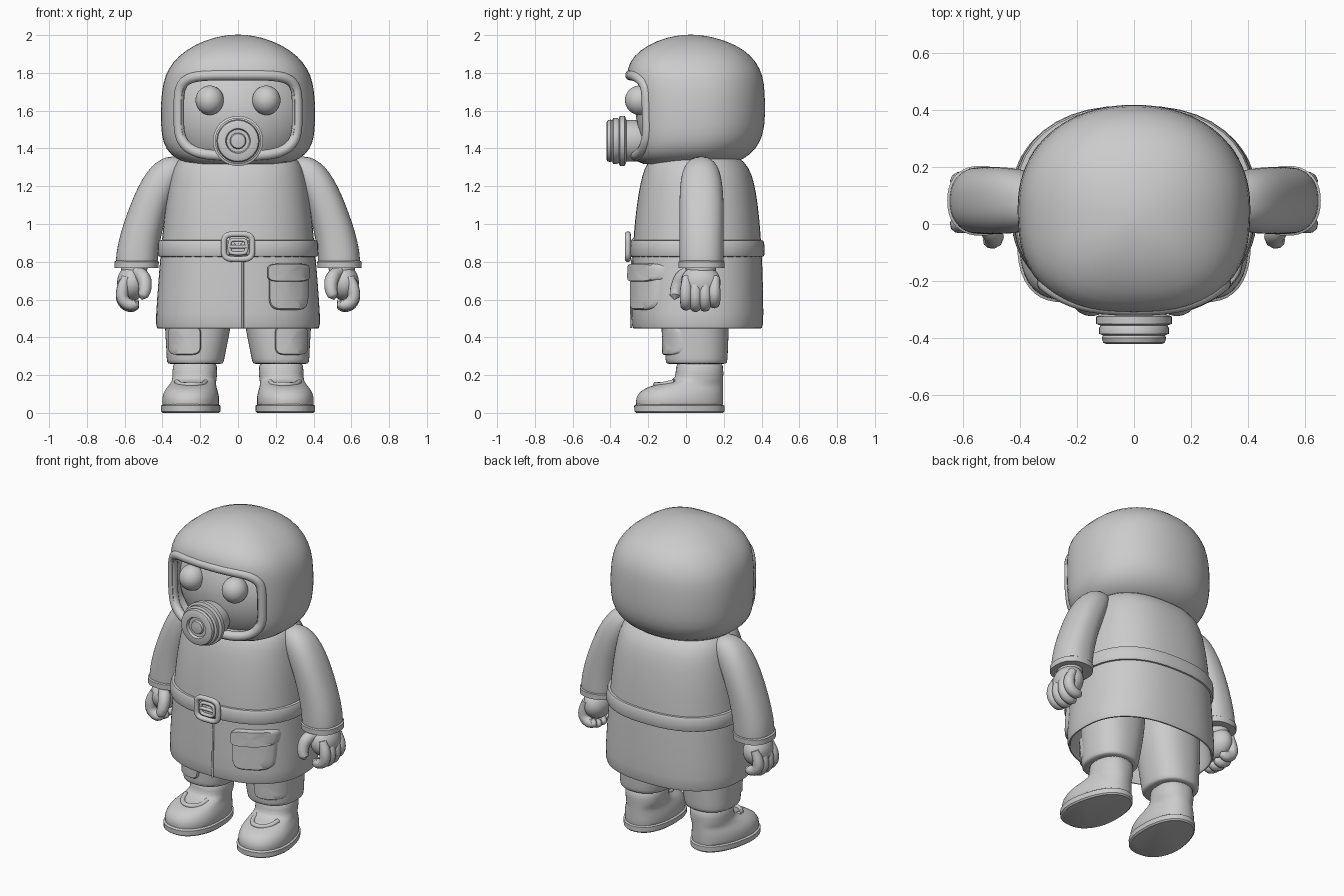
import bpy, bmesh, math
from mathutils import Vector, Matrix

cube = bpy.data.objects.get("Cube")
if cube:
    bpy.data.objects.remove(cube, do_unlink=True)

grey = bpy.data.materials.new("plain_grey")
grey.use_nodes = True
GREY = (0.6, 0.6, 0.6, 1)
grey.diffuse_color = GREY
grey.node_tree.nodes["Principled BSDF"].inputs["Base Color"].default_value = GREY


def finish(obj, sub=0, mirror=False, cutter=None):
    """Apply modifiers, colour and shading."""
    bpy.ops.object.select_all(action='DESELECT')
    obj.select_set(True)
    bpy.context.view_layer.objects.active = obj
    if sub:
        obj.modifiers.new("Smooth", 'SUBSURF').levels = sub
    if cutter:
        cut = obj.modifiers.new("Cut", 'BOOLEAN')
        cut.operation, cut.object, cut.solver = 'DIFFERENCE', cutter, 'EXACT'
    if mirror and obj.type == 'MESH':
        obj.modifiers.new("Mirror", 'MIRROR').use_clip = False
    bpy.ops.object.convert(target='MESH')
    obj = bpy.context.view_layer.objects.active
    obj.data.materials.clear()
    obj.data.materials.append(grey)
    bpy.ops.object.shade_smooth_by_angle(angle=math.radians(40))
    return obj


def skin(name, rings, deform=None):
    """Join equal rings of points into a closed mesh."""
    bm = bmesh.new()
    rows = [[bm.verts.new(p) for p in ring] for ring in rings]
    n = len(rows[0])
    for a, b in zip(rows, rows[1:]):
        for i in range(n):
            j = (i + 1) % n
            bm.faces.new((a[i], a[j], b[j], b[i]))
    bm.faces.new(rows[0])
    bm.faces.new(rows[-1])
    if deform:
        for v in bm.verts:
            v.co = deform(v.co)
    bmesh.ops.recalc_face_normals(bm, faces=bm.faces)
    mesh = bpy.data.meshes.new(name)
    bm.to_mesh(mesh)
    bm.free()
    obj = bpy.data.objects.new(name, mesh)
    bpy.context.collection.objects.link(obj)
    return obj


def oval(hw, hd, front=2.3, back=2.3, n=40):
    """Superellipse outline; the lower half may differ from the upper."""
    pts = []
    for i in range(n):
        a = math.tau * i / n
        c, s = math.cos(a), math.sin(a)
        e = 2 / (front if s < 0 else back)
        pts.append((math.copysign(abs(c) ** e, c) * hw, math.copysign(abs(s) ** e, s) * hd))
    return pts


def loft(name, rings, front=2.3, back=2.3, sub=1, mirror=False, deform=None, cutter=None):
    """Stack of horizontal ovals: (z, centre x, half width, front y, back y)."""
    rows = [[(cx + x, (yf + yb) / 2 + y, z) for x, y in oval(hw, (yb - yf) / 2, front, back)]
            for z, cx, hw, yf, yb in rings]
    return finish(skin(name, rows, deform), sub, mirror, cutter)


def front_y(rings, power, x, z):
    """Front surface of a loft at x, z."""
    z = min(max(z, rings[0][0]), rings[-1][0])
    for a, b in zip(rings, rings[1:]):
        if a[0] <= z <= b[0]:
            t = (z - a[0]) / max(b[0] - a[0], 1e-6)
            _, cx, hw, yf, yb = [p + (q - p) * t for p, q in zip(a, b)]
            u = min(abs(x - cx) / hw, 0.99)
            return (yf + yb) / 2 - (yb - yf) / 2 * (1 - u ** power) ** (1 / power)


def patch(name, surface, power, cx, cz, hw, hz, thick, mirror=False):
    """Cushioned plate that follows a loft's front."""
    rows = []
    for scale, t in ((1, -0.02), (1, thick * 0.6), (0.94, thick), (0.6, thick), (0.1, thick)):
        row = []
        for u, v in oval(hw * scale, hz * scale, 4.5, 4.5):
            x, z = cx + u, cz + v
            row.append((x, front_y(surface, power, x, z) - t, z))
        rows.append(row)
    return finish(skin(name, rows), 0, mirror)


def tube(name, pts, radius, cyclic=False, widths=None, mirror=False):
    curve = bpy.data.curves.new(name, 'CURVE')
    curve.dimensions, curve.bevel_depth = '3D', radius
    curve.bevel_resolution, curve.resolution_u, curve.use_fill_caps = 3, 4, True
    spline = curve.splines.new('BEZIER')
    spline.bezier_points.add(len(pts) - 1)
    spline.use_cyclic_u = cyclic
    for i, (bp, p) in enumerate(zip(spline.bezier_points, pts)):
        bp.co, bp.handle_left_type, bp.handle_right_type = p, 'AUTO', 'AUTO'
        bp.radius = widths[i] if widths else 1
    obj = bpy.data.objects.new(name, curve)
    bpy.context.collection.objects.link(obj)
    obj = finish(obj)
    return finish(obj, 0, True) if mirror else obj


def ball(name, centre, size, mirror=False):
    bm = bmesh.new()
    mat = Matrix.Translation(centre) @ Matrix.Diagonal((*size, 1))
    bmesh.ops.create_uvsphere(bm, u_segments=32, v_segments=20, radius=1, matrix=mat)
    mesh = bpy.data.meshes.new(name)
    bm.to_mesh(mesh)
    bm.free()
    obj = bpy.data.objects.new(name, mesh)
    bpy.context.collection.objects.link(obj)
    return finish(obj, 0, mirror)


# Hood with a cut face opening and a rolled rim
hood = [(1.31, 0, 0.2, -0.2, 0.2), (1.325, 0, 0.29, -0.26, 0.27), (1.365, 0, 0.36, -0.285, 0.34),
        (1.43, 0, 0.4, -0.295, 0.395), (1.52, 0, 0.41, -0.3, 0.42), (1.65, 0, 0.41, -0.305, 0.42),
        (1.75, 0, 0.398, -0.31, 0.415), (1.82, 0, 0.372, -0.315, 0.395), (1.89, 0, 0.318, -0.28, 0.35),
        (1.95, 0, 0.23, -0.2, 0.265), (1.99, 0, 0.125, -0.1, 0.15), (2.003, 0, 0.03, 0, 0.05)]
cutter = skin("opening_cutter", [[(x, y, 1.575 + z) for x, z in oval(0.3, 0.205, 3.5, 5)]
                                 for y in (-0.6, -0.1)])
cutter.hide_render = True
loft("hood", hood, 2.7, 2.15, cutter=cutter)
bpy.data.objects.remove(cutter, do_unlink=True)
rim = [(x, front_y(hood, 2.7, x, 1.575 + z) + 0.018, 1.575 + z) for x, z in oval(0.313, 0.213, 3.5, 5)]
tube("hood_rim", rim, 0.028, cyclic=True)

# Mask, eyepieces and breathing filter
ball("mask_face", (0, 0.05, 1.58), (0.4, 0.315, 0.36))
ball("eyepiece", (0.15, -0.245, 1.655), (0.075, 0.078, 0.078), mirror=True)
profile = [(0.09, -0.2), (0.11, -0.25), (0.11, -0.315), (0.133, -0.325), (0.133, -0.35),
           (0.117, -0.356), (0.122, -0.364), (0.122, -0.385), (0.109, -0.391), (0.113, -0.4),
           (0.108, -0.416), (0.098, -0.421), (0.066, -0.421), (0.06, -0.405), (0.043, -0.405),
           (0.038, -0.417), (0.01, -0.421)]
finish(skin("filter", [[(x, y, 1.44 + z) for x, z in oval(r, r, 2, 2)] for r, y in profile]))

# Coat, hollow underneath
coat = [(0.445, 0, 0.44, -0.292, 0.412), (0.6, 0, 0.43, -0.289, 0.41), (0.8, 0, 0.415, -0.285, 0.405),
        (0.95, 0, 0.4, -0.278, 0.396), (1.1, 0, 0.385, -0.262, 0.382), (1.22, 0, 0.365, -0.242, 0.362),
        (1.3, 0, 0.345, -0.22, 0.335), (1.36, 0, 0.305, -0.18, 0.28), (1.39, 0, 0.2, -0.1, 0.18)]
lining = [(0.75, 0, 0.36, -0.22, 0.34), (0.7, 0, 0.39, -0.25, 0.37), (0.46, 0, 0.415, -0.267, 0.387),
          (0.445, 0, 0.42, -0.272, 0.392)]
loft("coat", lining + coat, 2.4, 2.4)
tube("coat_front_seam", [(0.025, front_y(coat, 2.4, 0.025, z), z) for z in (0.45, 0.6, 0.72, 0.82)], 0.006)

# Belt and buckle
belt = [(z, 0, 0.41 + d, -0.281 - d, 0.4 + d)
        for z, d in ((0.825, -0.01), (0.828, 0.011), (0.84, 0.016), (0.9, 0.014), (0.913, 0.008), (0.916, -0.02))]
loft("belt", belt, 2.4, 2.4, sub=0)
patch("buckle_plate", belt, 2.4, 0, 0.88, 0.075, 0.065, 0.008)
for name, w, h, r in (("buckle_frame", 0.076, 0.066, 0.016), ("buckle_inner_frame", 0.045, 0.036, 0.01)):
    tube(name, [(x, -0.308, 0.88 + z) for x, z in oval(w, h, 4, 4)], r, cyclic=True)
tube("buckle_bar", [(-0.045, -0.31, 0.88), (0.045, -0.31, 0.88)], 0.01)

# Coat pocket
patch("coat_pocket", coat, 2.4, 0.268, 0.66, 0.105, 0.115, 0.025)
patch("coat_pocket_flap", coat, 2.4, 0.268, 0.743, 0.113, 0.048, 0.04)

# Sleeves with cuffs
sleeve = [(0.82, 0.537, 0.09, -0.01, 0.175), (0.785, 0.537, 0.1, -0.025, 0.19), (0.778, 0.537, 0.112, -0.036, 0.2),
          (0.85, 0.533, 0.111, -0.035, 0.2), (0.92, 0.52, 0.11, -0.035, 0.2), (1, 0.5, 0.107, -0.035, 0.2),
          (1.1, 0.467, 0.104, -0.035, 0.2), (1.2, 0.425, 0.104, -0.033, 0.195), (1.28, 0.383, 0.098, -0.02, 0.18),
          (1.33, 0.357, 0.075, 0.005, 0.155), (1.358, 0.343, 0.03, 0.05, 0.11)]
loft("sleeve", sleeve, mirror=True)
cuff = [(0.767, 0.538, 0.1, -0.02, 0.185), (0.767, 0.538, 0.117, -0.04, 0.203), (0.8, 0.537, 0.118, -0.041, 0.204),
        (0.808, 0.537, 0.105, -0.03, 0.193)]
loft("cuff", cuff, sub=0, mirror=True)

# Hands with curled fingers
ball("palm", (0.562, 0.078, 0.69), (0.078, 0.105, 0.095), mirror=True)
ball("wrist", (0.55, 0.08, 0.765), (0.07, 0.08, 0.06), mirror=True)
for i, drop in enumerate((0, 0.008, 0.006, -0.012)):
    y = 0 + 0.05 * i
    path = [(0.59, y + 0.005, 0.72), (0.612, y, 0.65), (0.605, y, 0.595 - drop),
            (0.565, y, 0.572 - drop), (0.54, y, 0.58 - drop), (0.53, y, 0.59 - drop)]
    tube("finger_%d" % (i + 1), path, 0.031, widths=(0.8, 1.05, 1.05, 1, 0.8, 0.1), mirror=True)
thumb = [(0.535, 0.02, 0.75), (0.5, -0.025, 0.715), (0.492, -0.05, 0.66), (0.503, -0.058, 0.62), (0.51, -0.06, 0.6)]
tube("thumb", thumb, 0.034, widths=(0.9, 1.1, 1, 0.85, 0.1), mirror=True)

# Trousers with thigh pockets
leg = [(0.258, 0.226, 0.12, -0.08, 0.19), (0.26, 0.226, 0.147, -0.104, 0.215), (0.275, 0.226, 0.152, -0.109, 0.22),
       (0.35, 0.22, 0.16, -0.111, 0.223), (0.45, 0.213, 0.175, -0.113, 0.227), (0.6, 0.205, 0.185, -0.115, 0.23),
       (0.78, 0.2, 0.185, -0.115, 0.23)]
loft("trouser_leg", leg, mirror=True)
patch("thigh_pocket", leg, 2.3, 0.283, 0.385, 0.088, 0.078, 0.016, mirror=True)


# Boots, narrower at the heel and turned outward
def toe_out(p):
    pivot = Vector((0.23, 0.08, 0))
    d = p - pivot
    d.x *= 1 - 0.5 * max(p.y + 0.1, 0)
    return pivot + Matrix.Rotation(math.radians(6), 3, 'Z') @ d


boot = [(0.03, 0.235, 0.14, -0.25, 0.185), (0.035, 0.235, 0.152, -0.268, 0.196), (0.08, 0.235, 0.154, -0.268, 0.197),
        (0.115, 0.235, 0.145, -0.245, 0.197), (0.14, 0.232, 0.132, -0.2, 0.197), (0.158, 0.23, 0.127, -0.12, 0.197),
        (0.175, 0.228, 0.127, -0.065, 0.197), (0.2, 0.226, 0.128, -0.052, 0.198), (0.3, 0.226, 0.132, -0.055, 0.2)]
loft("boot", boot, mirror=True, deform=toe_out)
sole = [(0, 0.235, 0.15, -0.265, 0.195), (0.008, 0.235, 0.159, -0.275, 0.203), (0.038, 0.235, 0.16, -0.276, 0.203),
        (0.046, 0.235, 0.148, -0.265, 0.19)]
loft("sole", sole, sub=0, mirror=True, deform=toe_out)
tube("boot_tongue", [(0.17, -0.06, 0.165), (0.19, -0.125, 0.15), (0.24, -0.16, 0.15), (0.3, -0.125, 0.15),
                     (0.325, -0.06, 0.165)], 0.014, mirror=True)
